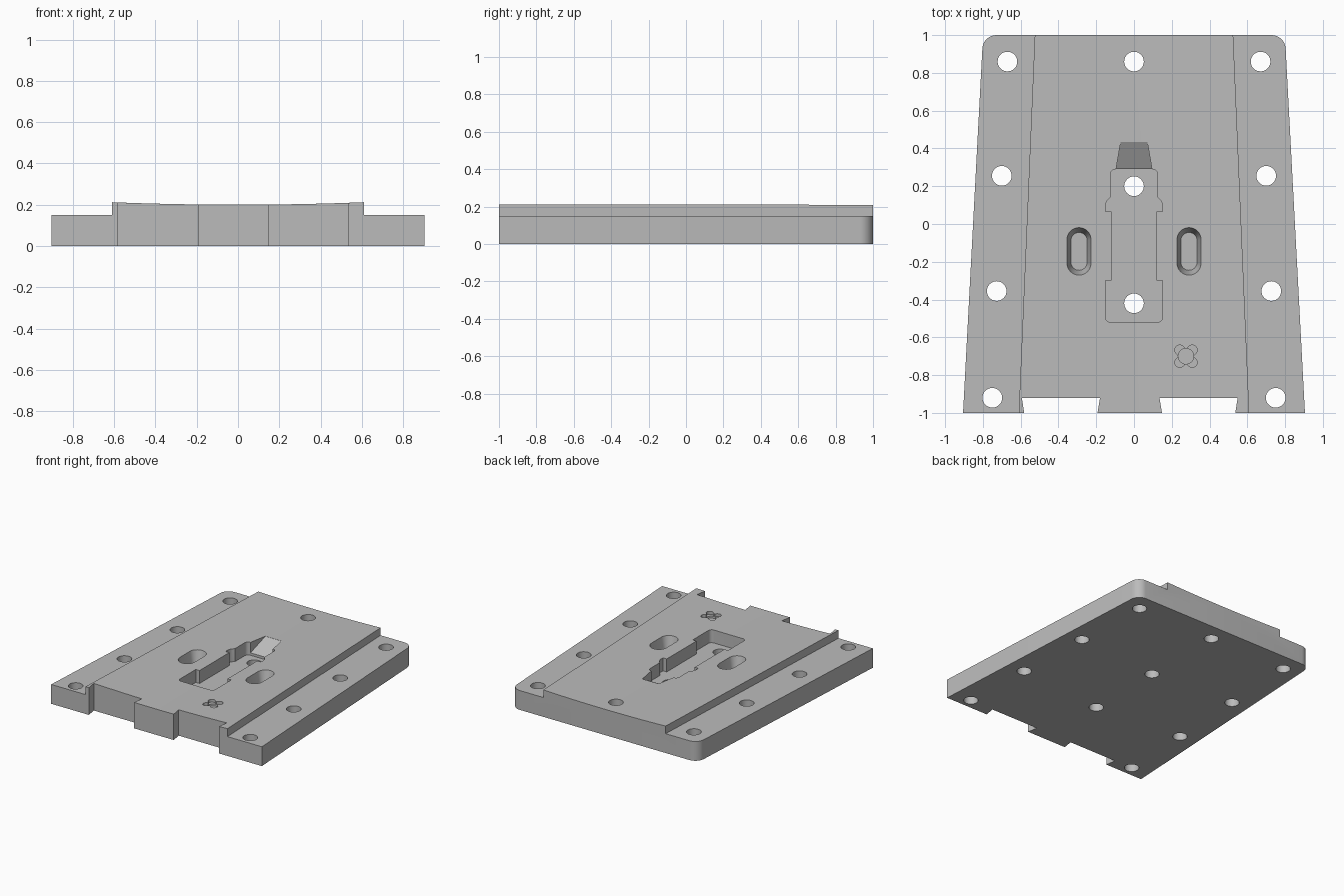
import bpy, bmesh, math

cube = bpy.data.objects.get("Cube")
if cube:
    bpy.data.objects.remove(cube)

grey = bpy.data.materials.new("plain_grey")
grey.use_nodes = True
colour = (0.5, 0.5, 0.5, 1)
grey.diffuse_color = colour
grey.node_tree.nodes["Principled BSDF"].inputs["Base Color"].default_value = colour


def solid(name, ring_a, ring_b, round_edge=None, radius=0.0, segments=6):
    """Closed solid between two matching rings; some joining edges may be rounded."""
    bm = bmesh.new()
    a = [bm.verts.new(p) for p in ring_a]
    b = [bm.verts.new(p) for p in ring_b]
    n = len(a)
    bm.faces.new(a)
    bm.faces.new(b)
    for i in range(n):
        j = (i + 1) % n
        bm.faces.new((a[i], a[j], b[j], b[i]))
    if round_edge:
        edges = [e for e in bm.edges if round_edge(e)]
        bmesh.ops.bevel(bm, geom=edges, offset=radius, segments=segments,
                        profile=0.5, affect='EDGES')
    bmesh.ops.triangulate(bm, faces=bm.faces[:])
    bmesh.ops.recalc_face_normals(bm, faces=bm.faces[:])
    mesh = bpy.data.meshes.new(name)
    bm.to_mesh(mesh)
    bm.free()
    mesh.materials.append(grey)
    ob = bpy.data.objects.new(name, mesh)
    bpy.context.collection.objects.link(ob)
    return ob


def at(points, z):
    return [(x, y, z) for x, y in points]


def prism(name, points, z0, z1, **kw):
    return solid(name, at(points, z0), at(points, z1), **kw)


def capsule(cx, cy, half, r, angle=math.pi / 2, steps=16):
    """Outline of a stadium whose long axis lies at the given angle."""
    pts = []
    for side in (1, -1):
        for i in range(steps + 1):
            t = angle + (0 if side > 0 else math.pi) - math.pi / 2 + math.pi * i / steps
            pts.append((cx + side * half * math.cos(angle) + r * math.cos(t),
                        cy + side * half * math.sin(angle) + r * math.sin(t)))
    return pts


def circle(cx, cy, r, steps=32):
    return [(cx + r * math.cos(math.tau * i / steps),
             cy + r * math.sin(math.tau * i / steps)) for i in range(steps)]


def mirrored(half):
    return half + [(-x, y) for x, y in reversed(half)]


# Plate: stepped cross-section with a shallow hollow top, tapering to the back
def section(y, flange, rise, steps=16):
    xs = [rise * (1 - 2 * i / steps) for i in range(steps + 1)]
    top = [(x, y, 0.2 + 0.012 * (x / 0.61) ** 2) for x in xs]
    return ([(-flange, y, 0), (flange, y, 0), (flange, y, 0.15), (rise, y, 0.15)]
            + top + [(-rise, y, 0.15), (-flange, y, 0.15)])


def back_corner(e):
    return all(v.co.y > 0.99 and abs(v.co.x) > 0.75 for v in e.verts) and \
        e.verts[0].co.x * e.verts[1].co.x > 0 and \
        abs(e.verts[0].co.z - e.verts[1].co.z) > 0.1


plate = solid("mounting_plate", section(-1, 0.905, 0.61), section(1, 0.799, 0.525),
              round_edge=back_corner, radius=0.07, segments=8)

cutters = []

# Central pocket with shoulders and rounded ends
half = [(0.125, 0.29), (0.125, 0.14), (0.142, 0.125), (0.152, 0.1), (0.152, 0.065),
        (0.12, 0.065), (0.12, -0.3), (0.152, -0.3), (0.152, -0.52)]


def pocket_corner(e):
    p, q = (v.co for v in e.verts)
    return abs(p.z - q.z) > 0.1 and (p.y > 0.28 or p.y < -0.5)


cutters.append(prism("pocket_cutter", mirrored(half), 0.1, 0.3,
                     round_edge=pocket_corner, radius=0.028))

# Ramp leading into the pocket
ramp = [(-0.097, 0.28), (0.097, 0.28), (0.07, 0.435), (-0.07, 0.435)]
floor = [(x, y, 0.199 - (0.435 - y) * 0.55) for x, y in ramp]
cutters.append(solid("ramp_cutter", floor, at(ramp, 0.3)))

# Tapered blind slots either side of the pocket
for sx in (-1, 1):
    cutters.append(solid("slot_cutter", at(capsule(sx * 0.291, -0.145, 0.057, 0.043), 0.1),
                         at(capsule(sx * 0.291, -0.145, 0.067, 0.083), 0.3)))

# Screw holes right through
holes = [(0, 0.86), (0, 0.2), (0, -0.42)]
for x, y in ((0.67, 0.86), (0.7, 0.255), (0.727, -0.355), (0.75, -0.92)):
    holes += [(x, y), (-x, y)]
for x, y in holes:
    cutters.append(prism("hole_cutter", circle(x, y, 0.052), -0.1, 0.4))

# Dovetail notches in the front edge
for cx in (-0.387, 0.342):
    notch = [(cx - 0.186, -1.05), (cx + 0.186, -1.05),
             (cx + 0.207, -0.92), (cx - 0.207, -0.92)]
    cutters.append(prism("notch_cutter", notch, -0.1, 0.4))

# Small cross-shaped recess with a deeper round centre
for angle in (math.pi / 4, -math.pi / 4):
    cutters.append(prism("cross_cutter", capsule(0.275, -0.7, 0.047, 0.026, angle), 0.18, 0.3))
cutters.append(prism("cross_centre_cutter", circle(0.275, -0.7, 0.041), 0.165, 0.3))

# Cut everything out of the plate
bpy.ops.object.select_all(action='DESELECT')
bpy.context.view_layer.objects.active = plate
plate.select_set(True)
for cutter in cutters:
    cutter.hide_render = True
    mod = plate.modifiers.new("cut", 'BOOLEAN')
    mod.operation = 'DIFFERENCE'
    mod.solver = 'EXACT'
    mod.object = cutter
    bpy.ops.object.modifier_apply(modifier=mod.name)
    bpy.data.objects.remove(cutter)
bpy.ops.object.shade_smooth_by_angle(angle=math.radians(30))
